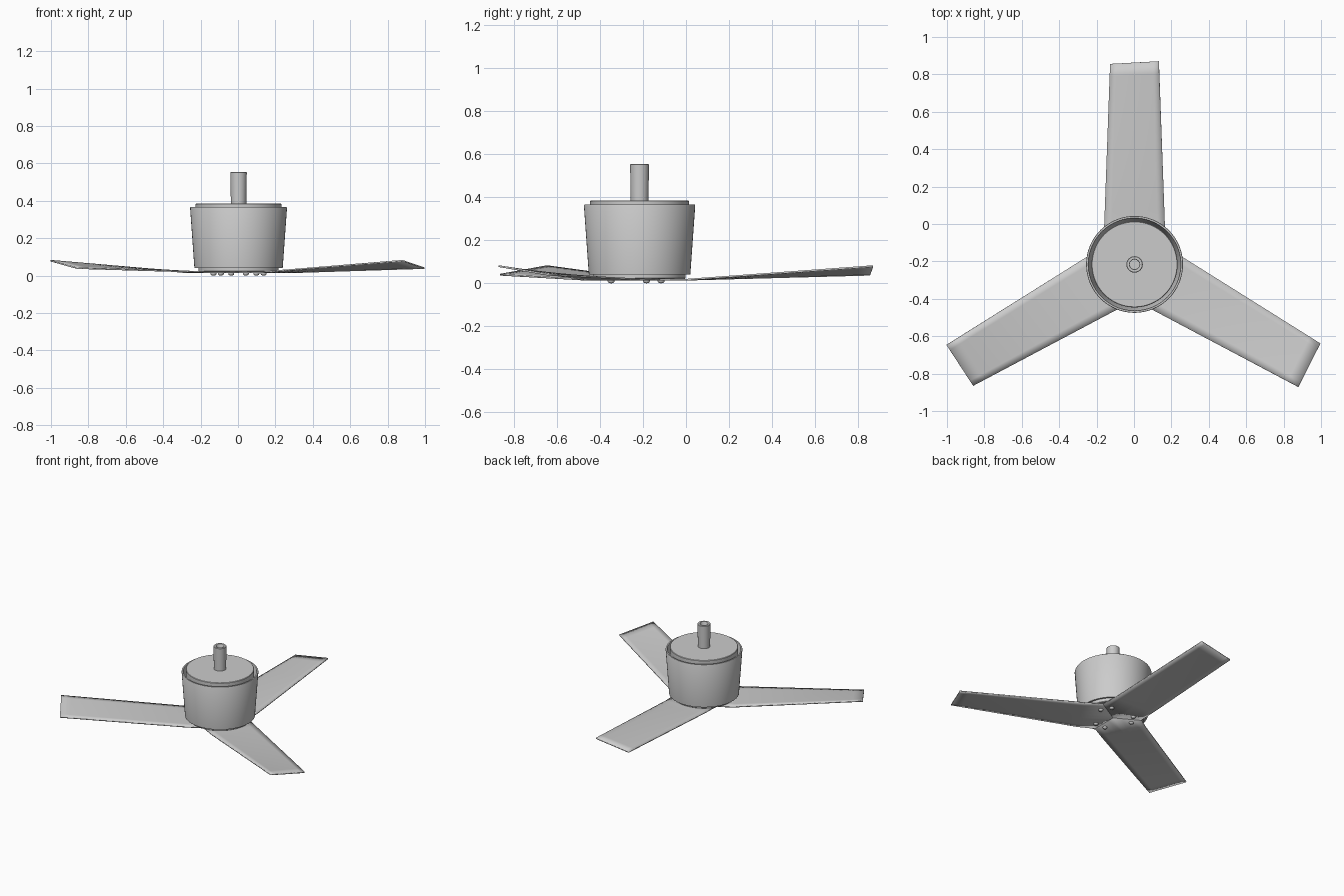
import bpy, bmesh, math
from mathutils import Matrix, Vector

if "Cube" in bpy.data.objects:
    bpy.data.objects.remove(bpy.data.objects["Cube"])

HUB = Vector((0.003, -0.216, 0))


def finish(name, bm, angle=35):
    bmesh.ops.recalc_face_normals(bm, faces=bm.faces)
    me = bpy.data.meshes.new(name)
    bm.to_mesh(me)
    bm.free()
    ob = bpy.data.objects.new(name, me)
    bpy.context.collection.objects.link(ob)
    bpy.ops.object.select_all(action='DESELECT')
    ob.select_set(True)
    bpy.context.view_layer.objects.active = ob
    bpy.ops.object.shade_smooth_by_angle(angle=math.radians(angle))
    return ob


def lathe(name, profile, closed=False, segs=64, centre=HUB):
    """Revolve (radius, z) points around a vertical axis."""
    bm = bmesh.new()
    vs = [bm.verts.new((r, 0, z)) for r, z in profile]
    pairs = list(zip(vs, vs[1:])) + ([(vs[-1], vs[0])] if closed else [])
    edges = [bm.edges.new(p) for p in pairs]
    bmesh.ops.spin(bm, geom=vs + edges, cent=(0, 0, 0), axis=(0, 0, 1),
                   angle=math.tau, steps=segs, use_duplicate=False)
    bmesh.ops.remove_doubles(bm, verts=bm.verts, dist=1e-5)
    bmesh.ops.translate(bm, verts=bm.verts, vec=centre)
    return finish(name, bm)


# Tapered outer shell, open at the top around the motor
lathe("housing_shell", [(0.236, 0.040), (0.259, 0.362), (0.257, 0.366),
                        (0.248, 0.366), (0.246, 0.362), (0.224, 0.040)], closed=True)

# Motor body whose flat ends show above and below the shell
lathe("motor_body", [(0, 0.021), (0.211, 0.021), (0.214, 0.024), (0.214, 0.050),
                     (0.230, 0.350), (0.230, 0.382), (0.227, 0.385), (0, 0.385)])

# Hollow hanging rod
lathe("down_rod", [(0.041, 0.380), (0.044, 0.552), (0.041, 0.555), (0.028, 0.555),
                   (0.026, 0.552), (0.026, 0.380)], closed=True, segs=32)


def blade(name, angle):
    """Flat pointed root between its neighbours, then a twisting rise to the tip."""
    rows, cols, bend = 14, 8, 0.22
    bm = bmesh.new()
    grid = []
    for i in range(rows + 1):
        line = []
        for j in range(cols + 1):
            s = 1 - 2 * j / cols
            tip = 1.079 - 0.007 * s
            root = abs(s) * 0.166 / math.sqrt(3)
            t = max(0, (i - 1) / (rows - 1))
            u = root if i == 0 else bend + (tip - bend) * t
            v = s * (0.170 - 0.037 * u)
            if i == 0:
                v = s * 0.166
            z = 0.017 + t * (0.043 - 0.020 * s)
            line.append(bm.verts.new((u, v, z)))
        grid.append(line)
    for a, b in zip(grid, grid[1:]):
        for j in range(cols):
            bm.faces.new((a[j], b[j], b[j + 1], a[j + 1]))
    bm.transform(Matrix.Translation(HUB) @ Matrix.Rotation(angle, 4, 'Z'))
    ob = finish(name, bm)
    mod = ob.modifiers.new("thickness", 'SOLIDIFY')
    mod.thickness = 0.008
    mod.offset = 0


# Three blades, each held by two domed screws
for k in range(3):
    ang = math.radians(90 + 120 * k)
    blade(f"blade_{k + 1}", ang)
    for n, side in enumerate((-1, 1)):
        pos = HUB + Matrix.Rotation(ang, 3, 'Z') @ Vector((0.10, side * 0.095, 0))
        lathe(f"blade_screw_{k + 1}_{n + 1}",
              [(0, 0.0), (0.008, 0.001), (0.014, 0.005), (0.016, 0.010),
               (0.016, 0.014), (0, 0.014)], segs=16, centre=pos)
